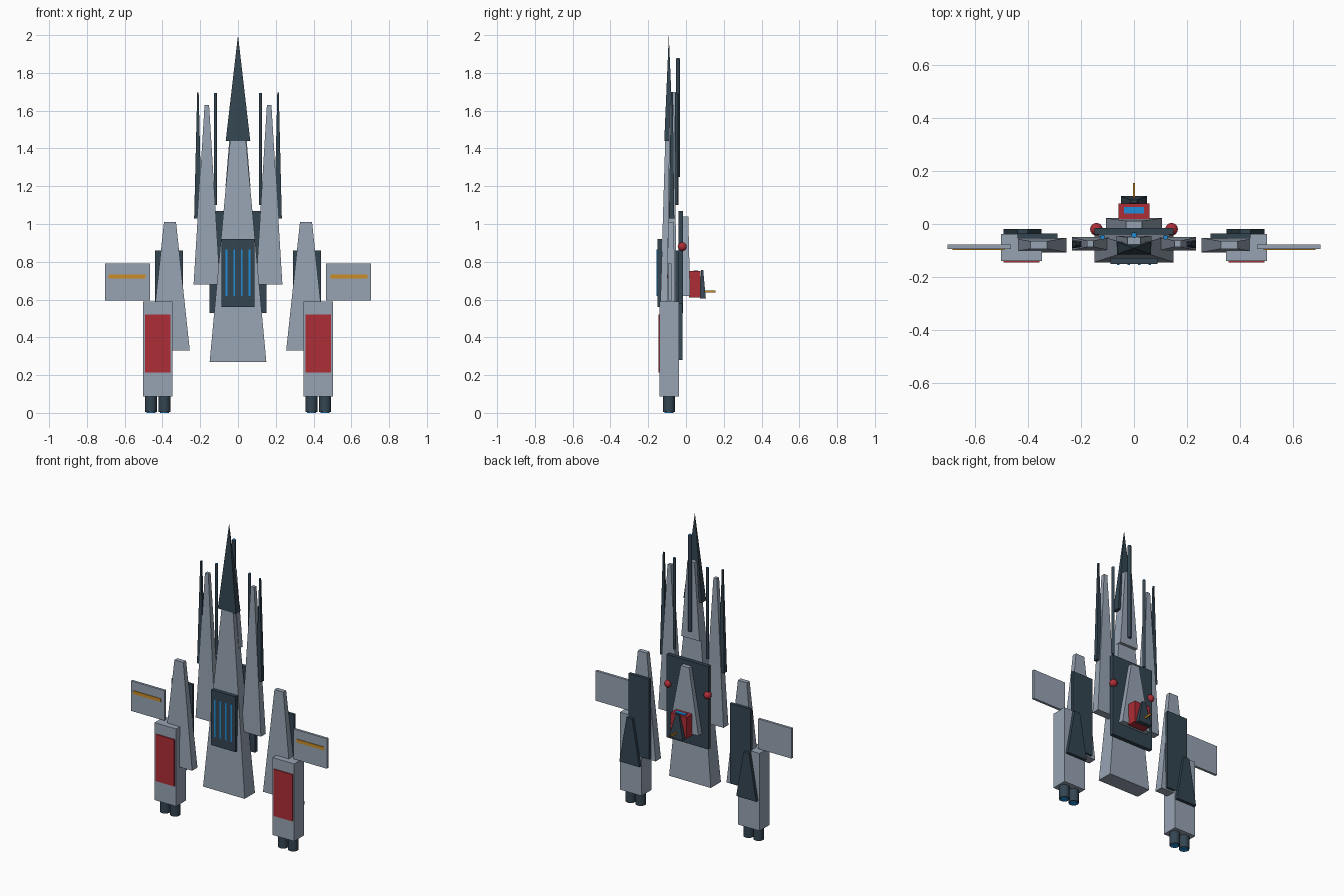
import bpy, bmesh
from mathutils import Matrix

cube = bpy.data.objects.get("Cube")
if cube:
    bpy.data.objects.remove(cube, do_unlink=True)


def material(name, rgb):
    m = bpy.data.materials.new(name)
    m.use_nodes = True
    m.diffuse_color = (*rgb, 1)
    m.node_tree.nodes["Principled BSDF"].inputs["Base Color"].default_value = (*rgb, 1)
    return m


GREY = material("hull grey", (0.31, 0.37, 0.45))
DARK = material("dark slate", (0.034, 0.06, 0.083))
RED = material("red", (0.42, 0.026, 0.038))
BLUE = material("glow blue", (0.014, 0.27, 0.69))
GOLD = material("gold", (0.6, 0.27, 0.02))


def finish(bm, name, mat):
    bmesh.ops.recalc_face_normals(bm, faces=bm.faces)
    me = bpy.data.meshes.new(name)
    bm.to_mesh(me)
    bm.free()
    me.materials.append(mat)
    ob = bpy.data.objects.new(name, me)
    bpy.context.collection.objects.link(ob)
    return ob


def frustum(name, mat, x, z, base, top, y, top_y=None):
    """Tapered block: z range, half widths at base and top, y ranges at base and top."""
    bm = bmesh.new()
    bmesh.ops.create_cube(bm, size=2)
    for v in bm.verts:
        upper = v.co.z > 0
        near, far = (top_y or y) if upper else y
        v.co = (x + v.co.x * (top if upper else base),
                near if v.co.y < 0 else far, z[1] if upper else z[0])
    bmesh.ops.remove_doubles(bm, verts=bm.verts, dist=1e-5)
    return finish(bm, name, mat)


def box(name, mat, x, z, half, y):
    return frustum(name, mat, x, z, half, half, y)


def tube(name, mat, x, y, z, radius):
    bm = bmesh.new()
    bmesh.ops.create_cone(bm, cap_ends=True, segments=16, radius1=radius, radius2=radius,
                          depth=z[1] - z[0],
                          matrix=Matrix.Translation((x, y, (z[0] + z[1]) / 2)))
    for f in bm.faces:
        f.smooth = len(f.verts) == 4
    for e in bm.edges:
        e.smooth = all(len(f.verts) == 4 for f in e.link_faces)
    return finish(bm, name, mat)


def barrel(name, x, y, z, radius):
    tube(name, DARK, x, y, z, radius)
    tube(name + "_tip", BLUE, x, y, (z[1], z[1] + 0.004), radius * 0.8)


# Central hull and nose
frustum("fuselage", GREY, 0, (0.27, 1.44), 0.15, 0.042, (-0.145, -0.04), (-0.11, -0.07))
frustum("nose", DARK, 0, (1.44, 2.0), 0.065, 0, (-0.115, -0.067), (-0.091, -0.091))
frustum("spine", GREY, 0, (1.2, 1.7), 0.066, 0.025, (-0.085, -0.045), (-0.08, -0.05))
barrel("spine_barrel", 0, -0.042, (1.25, 1.876), 0.011)

# Canopy panel with glowing stripes
box("canopy", DARK, 0, (0.56, 0.92), 0.088, (-0.152, -0.128))
for i in range(4):
    box(f"canopy_stripe_{i + 1}", BLUE, -0.06 + i * 0.04, (0.62, 0.865), 0.005, (-0.155, -0.15))

# Back pack
box("back_plate", DARK, 0, (0.53, 1.07), 0.15, (-0.04, -0.015))
frustum("back_fairing", GREY, 0, (0.62, 1.04), 0.105, 0.03, (-0.02, 0.022), (-0.015, 0.012))
box("head", RED, 0, (0.61, 0.75), 0.058, (0.015, 0.077))
box("visor", BLUE, 0, (0.75, 0.755), 0.038, (0.04, 0.064))
frustum("crest", DARK, 0, (0.605, 0.757), 0.05, 0.012, (0.075, 0.105), (0.079, 0.091))
box("antenna", GOLD, 0, (0.637, 0.649), 0.004, (0.1, 0.155))

for side, s in (("left", 1), ("right", -1)):
    # Shoulder pods, spikes and barrels
    frustum(side + "_shoulder_pod", GREY, s * 0.165, (0.68, 1.63), 0.07, 0.012,
            (-0.1, -0.05), (-0.087, -0.063))
    frustum(side + "_spike", DARK, s * 0.212, (1.03, 1.695), 0.02, 0.004,
            (-0.09, -0.062), (-0.08, -0.07))
    barrel(side + "_barrel", s * 0.119, -0.05, (1.1, 1.69), 0.009)

    # Joint ball on the back plate
    bm = bmesh.new()
    bmesh.ops.create_uvsphere(bm, u_segments=16, v_segments=10, radius=0.024,
                              matrix=Matrix.Translation((s * 0.142, -0.02, 0.88)))
    for f in bm.faces:
        f.smooth = True
    finish(bm, side + "_joint_ball", RED)

    # Outer pod and its back plates
    frustum(side + "_outer_pod", GREY, s * 0.36, (0.33, 1.01), 0.105, 0.032,
            (-0.107, -0.052), (-0.094, -0.065))
    box(side + "_pod_plate", DARK, s * 0.365, (0.34, 0.86), 0.075, (-0.055, -0.036))
    frustum(side + "_back_fin", DARK, s * 0.421, (0.28, 0.58), 0.072, 0.02, (-0.041, -0.018))

    # Engine block, armour panel and nozzles
    box(side + "_engine", GREY, s * 0.425, (0.086, 0.59), 0.078, (-0.14, -0.038))
    box(side + "_armour", RED, s * 0.425, (0.215, 0.52), 0.068, (-0.146, -0.138))
    for n, x in (("inner", 0.389), ("outer", 0.461)):
        tube(f"{side}_{n}_nozzle", DARK, s * x, -0.09, (0.004, 0.09), 0.031)
        tube(f"{side}_{n}_glow", BLUE, s * x, -0.09, (0, 0.006), 0.024)

    # Side wing with stripe
    box(side + "_wing", GREY, s * 0.585, (0.595, 0.79), 0.12, (-0.094, -0.078))
    box(side + "_wing_stripe", GOLD, s * 0.588, (0.711, 0.732), 0.098, (-0.098, -0.09))
